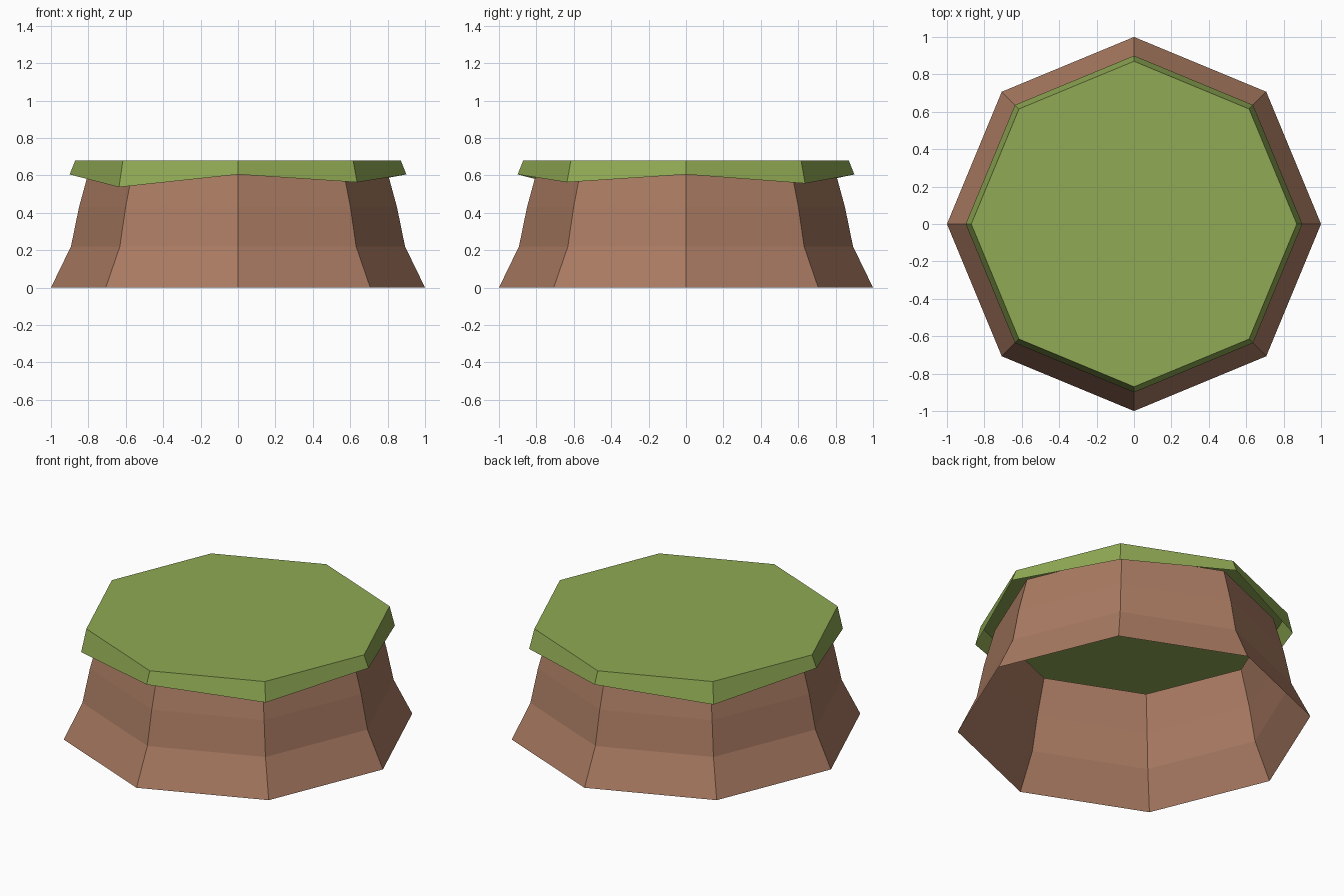
import bpy, bmesh, math

if "Cube" in bpy.data.objects:
    bpy.data.objects.remove(bpy.data.objects["Cube"])

SIDES = 8


def material(name, color):
    m = bpy.data.materials.new(name)
    m.diffuse_color = (*color, 1)
    m.use_nodes = True
    m.node_tree.nodes["Principled BSDF"].inputs["Base Color"].default_value = m.diffuse_color
    return m


def ring(bm, radius, heights):
    """Octagon of verts, corners on the axes; heights repeat around it."""
    verts = []
    for i in range(SIDES):
        a = i * math.tau / SIDES
        verts.append(bm.verts.new((radius * math.cos(a), radius * math.sin(a),
                                   heights[i % len(heights)])))
    return verts


def shell(name, rings, mat, cap=False):
    """Open stacked rings, optionally closed on top."""
    bm = bmesh.new()
    loops = [ring(bm, r, h) for r, h in rings]
    for lo, hi in zip(loops, loops[1:]):
        for i in range(SIDES):
            j = (i + 1) % SIDES
            bm.faces.new((lo[i], lo[j], hi[j], hi[i]))
    if cap:
        bm.faces.new(loops[-1])
    me = bpy.data.meshes.new(name)
    bm.to_mesh(me)
    bm.free()
    me.materials.append(mat)
    ob = bpy.data.objects.new(name, me)
    bpy.context.collection.objects.link(ob)
    return ob


earth = material("earth brown", (0.40, 0.197, 0.122))
grass = material("grass green", (0.28, 0.40, 0.088))

# Flared cliff wall, hollow and open underneath
shell("cliff_wall", [(1.0, [0]), (0.893, [0.22]), (0.85, [0.43]), (0.79, [0.65])], earth)

# Grass cap: thin skirt with an uneven hanging edge and a flat top
edge = [0.605, 0.557, 0.605, 0.55, 0.605, 0.537, 0.605, 0.563]
shell("grass_cap", [(0.9, edge), (0.87, [0.68])], grass, cap=True)
